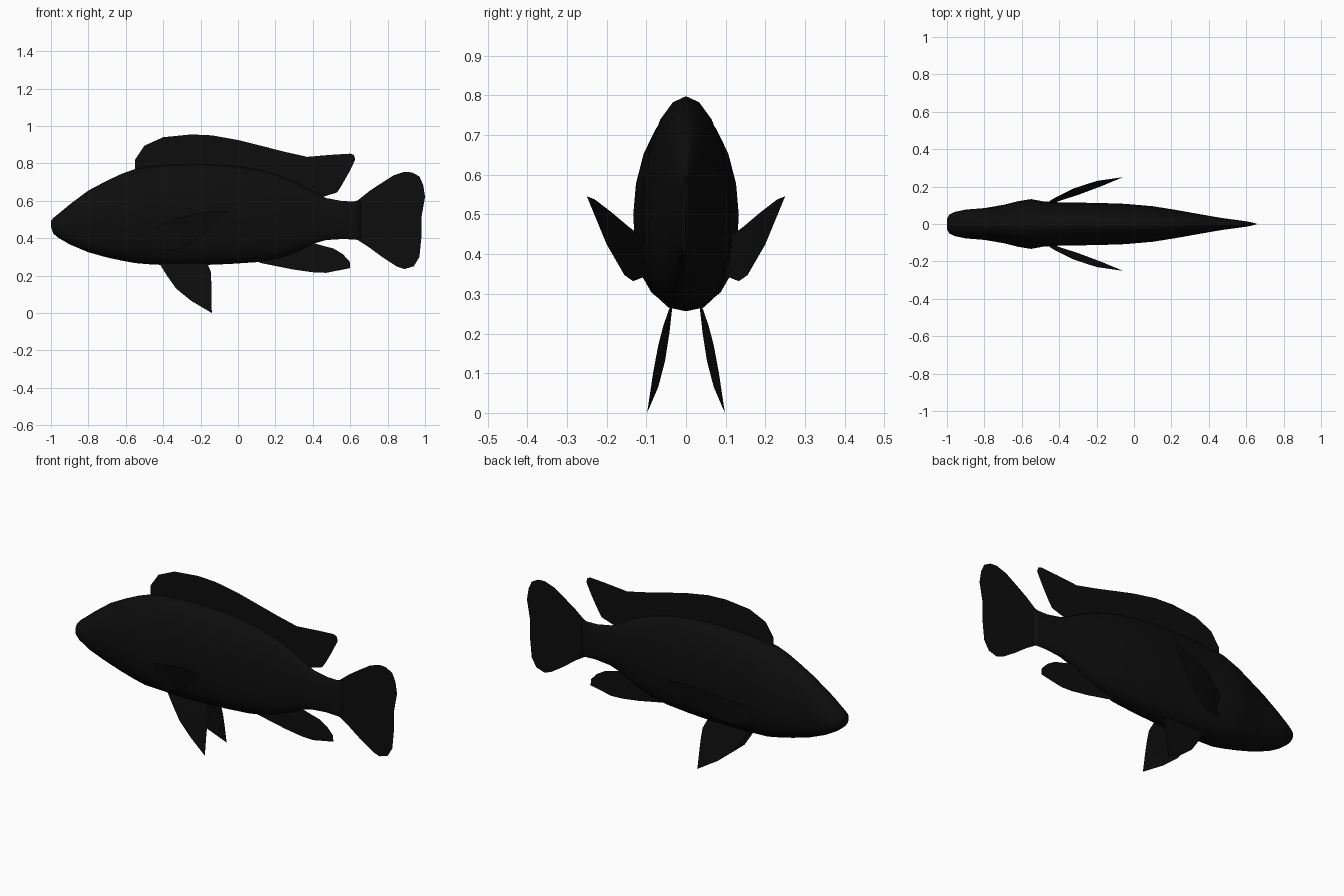
import bpy, bmesh, math

black = bpy.data.materials.new("near_black")
black.diffuse_color = (0.004, 0.004, 0.004, 1)


def finish(name, bm, smooth):
    bmesh.ops.recalc_face_normals(bm, faces=bm.faces)
    me = bpy.data.meshes.new(name)
    bm.to_mesh(me)
    bm.free()
    me.materials.append(black)
    ob = bpy.data.objects.new(name, me)
    bpy.context.collection.objects.link(ob)
    for p in me.polygons:
        p.use_smooth = smooth
    return ob


def spow(v, e):
    return math.copysign(abs(v) ** e, v)


def flat_fin(name, outline):
    """Thin sheet on the centre plane from an (x, z) outline."""
    bm = bmesh.new()
    face = bm.faces.new([bm.verts.new((x, 0, z)) for x, z in outline])
    bmesh.ops.triangulate(bm, faces=[face])
    return finish(name, bm, False)


def curved_fin(name, lead, trail, side):
    """Thin bent sheet between a leading and a trailing edge."""
    bm = bmesh.new()
    rows = [[bm.verts.new((x, y * side, z)) for x, y, z in edge]
            for edge in (lead, trail)]
    for i in range(len(lead) - 1):
        bm.faces.new((rows[0][i], rows[0][i + 1], rows[1][i + 1], rows[1][i]))
    bmesh.ops.remove_doubles(bm, verts=bm.verts, dist=0.0005)
    return finish(name, bm, True)


# Body: cross-sections as (x, top, bottom, half width), nose to tail root
sections = [
    (-1.0, 0.492, 0.462, 0.028), (-0.988, 0.508, 0.425, 0.05),
    (-0.96, 0.53, 0.402, 0.064), (-0.9, 0.58, 0.367, 0.077),
    (-0.8, 0.655, 0.325, 0.085), (-0.7, 0.708, 0.297, 0.102),
    (-0.62, 0.745, 0.28, 0.122), (-0.55, 0.77, 0.267, 0.133),
    (-0.48, 0.782, 0.261, 0.12), (-0.38, 0.793, 0.256, 0.115),
    (-0.2, 0.798, 0.256, 0.113), (-0.05, 0.79, 0.262, 0.108),
    (0.1, 0.768, 0.272, 0.095), (0.22, 0.735, 0.293, 0.076),
    (0.32, 0.695, 0.33, 0.058), (0.4, 0.65, 0.37, 0.044),
    (0.47, 0.615, 0.39, 0.032), (0.56, 0.598, 0.396, 0.02),
    (0.62, 0.597, 0.393, 0.011), (0.655, 0.595, 0.395, 0.002),
]
SIDES = 20
bm = bmesh.new()
rings = []
for x, top, bot, hw in sections:
    mid = bot + 0.46 * (top - bot)
    ring = []
    for i in range(SIDES):
        a = math.tau * i / SIDES
        c, s = math.cos(a), math.sin(a)
        # rounder back, blunter belly
        e, h = (1.05, top - mid) if s > 0 else (0.8, mid - bot)
        ring.append(bm.verts.new((x, hw * spow(c, e), mid + h * spow(s, e))))
    rings.append(ring)
for a, b in zip(rings, rings[1:]):
    for i in range(SIDES):
        j = (i + 1) % SIDES
        bm.faces.new((a[i], a[j], b[j], b[i]))
bm.faces.new(rings[0])
bm.faces.new(rings[-1])
finish("body", bm, True)

# Fins on the centre plane
flat_fin("tail_fin", [
    (0.6, 0.59), (0.64, 0.602), (0.7, 0.65), (0.76, 0.69), (0.83, 0.735),
    (0.89, 0.755), (0.93, 0.752), (0.97, 0.73), (0.99, 0.685), (1.0, 0.62),
    (0.982, 0.52), (0.982, 0.42), (0.97, 0.3), (0.94, 0.25), (0.89, 0.235),
    (0.85, 0.248), (0.77, 0.3), (0.7, 0.352), (0.64, 0.39), (0.6, 0.4)])
flat_fin("dorsal_fin", [
    (-0.55, 0.75), (-0.55, 0.82), (-0.5, 0.895), (-0.4, 0.94), (-0.25, 0.955),
    (-0.14, 0.95), (0, 0.925), (0.1, 0.9), (0.25, 0.862), (0.37, 0.835),
    (0.5, 0.846), (0.6, 0.852), (0.62, 0.845), (0.627, 0.82), (0.59, 0.745),
    (0.56, 0.71), (0.55, 0.675), (0.53, 0.645), (0.45, 0.62), (0.38, 0.64),
    (0.22, 0.715), (0.1, 0.75), (-0.05, 0.77), (-0.2, 0.78), (-0.38, 0.775)])
flat_fin("anal_fin", [
    (0.08, 0.29), (0.12, 0.268), (0.2, 0.252), (0.3, 0.232), (0.4, 0.218),
    (0.47, 0.215), (0.6, 0.24), (0.597, 0.275), (0.56, 0.315), (0.51, 0.345),
    (0.46, 0.358), (0.4, 0.375), (0.32, 0.345), (0.22, 0.31)])

# Paired fins, left and right
for label, side in (("left", -1), ("right", 1)):
    curved_fin(
        label + "_pelvic_fin",
        [(-0.43, 0.033, 0.28), (-0.38, 0.042, 0.2), (-0.33, 0.053, 0.13),
         (-0.25, 0.07, 0.065), (-0.14, 0.098, 0.0)],
        [(-0.17, 0.036, 0.28), (-0.145, 0.057, 0.22), (-0.143, 0.07, 0.17),
         (-0.142, 0.083, 0.1), (-0.14, 0.098, 0.0)], side)
    curved_fin(
        label + "_pectoral_fin",
        [(-0.48, 0.105, 0.44), (-0.42, 0.142, 0.467), (-0.33, 0.187, 0.505),
         (-0.2, 0.23, 0.538), (-0.06, 0.25, 0.546)],
        [(-0.47, 0.1, 0.345), (-0.37, 0.133, 0.332), (-0.3, 0.155, 0.347),
         (-0.18, 0.2, 0.425), (-0.06, 0.25, 0.546)], side)
